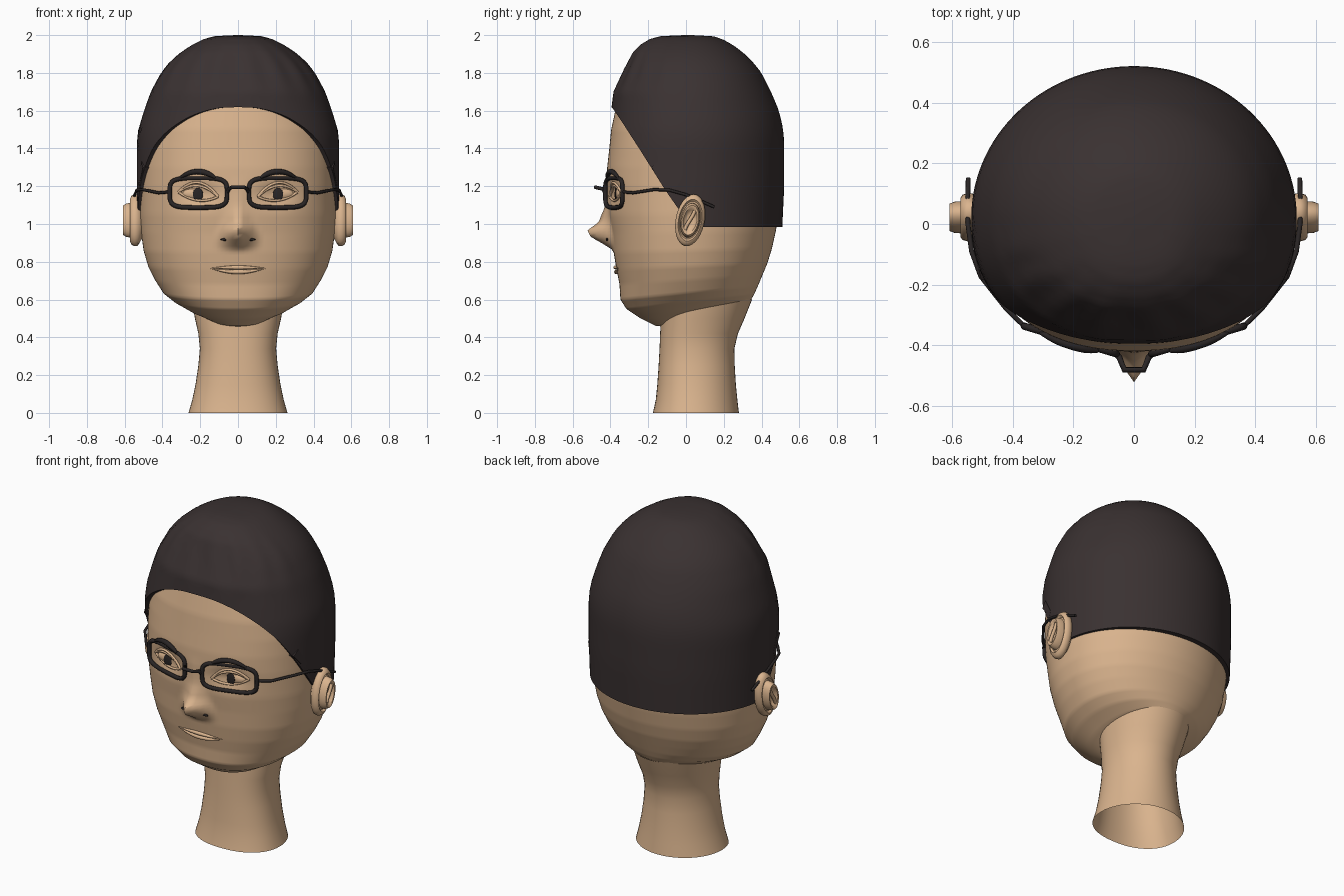
import bpy, math
from mathutils import Vector
from mathutils.bvhtree import BVHTree

if "Cube" in bpy.data.objects:
    bpy.data.objects.remove(bpy.data.objects["Cube"])


def material(name, rgb):
    m = bpy.data.materials.new(name)
    m.diffuse_color = (*rgb, 1)
    m.use_nodes = True
    m.node_tree.nodes["Principled BSDF"].inputs["Base Color"].default_value = m.diffuse_color
    return m


SKIN = material("skin", (0.70, 0.455, 0.27))
HAIR = material("dark_hair", (0.042, 0.031, 0.031))
FRAME = material("black_frame", (0.022, 0.018, 0.018))


def interp(table, t):
    """Linear lookup: rows are (key, value, value, ...)."""
    if t <= table[0][0]:
        return table[0][1:]
    for a, b in zip(table, table[1:]):
        if t <= b[0]:
            f = (t - a[0]) / (b[0] - a[0])
            return [p + (q - p) * f for p, q in zip(a[1:], b[1:])]
    return table[-1][1:]


def oval(ang, w, yf, yb, wide=0.03):
    """Point on an egg shaped section, widest at y = wide."""
    c, s = math.cos(ang), math.sin(ang)
    mid = min(max(wide, yf * 0.6 + yb * 0.4), yf * 0.4 + yb * 0.6)
    n = 2.25 if s < 0 else 2.0
    x = w * math.copysign(abs(c) ** (2 / n), c)
    r = (yb - mid) if s > 0 else (mid - yf)
    return x, mid + r * math.copysign(abs(s) ** (2 / n), s)


def add_mesh(name, verts, faces, mat, angle=50):
    me = bpy.data.meshes.new(name)
    me.from_pydata(verts, [], faces)
    me.materials.append(mat)
    ob = bpy.data.objects.new(name, me)
    bpy.context.collection.objects.link(ob)
    select(ob)
    bpy.ops.object.mode_set(mode='EDIT')
    bpy.ops.mesh.select_all(action='SELECT')
    bpy.ops.mesh.normals_make_consistent(inside=False)
    bpy.ops.object.mode_set(mode='OBJECT')
    bpy.ops.object.shade_smooth_by_angle(angle=math.radians(angle))
    return ob


def select(ob):
    bpy.ops.object.select_all(action='DESELECT')
    ob.select_set(True)
    bpy.context.view_layer.objects.active = ob


def loft(name, rows, mat, angle=50, cap_top=False):
    n = len(rows[0])
    verts = [p for r in rows for p in r]
    faces = [(i * n + j, i * n + (j + 1) % n, (i + 1) * n + (j + 1) % n, (i + 1) * n + j)
             for i in range(len(rows) - 1) for j in range(n)]
    if cap_top:
        faces.append(tuple(range(len(verts) - n, len(verts))))
    return add_mesh(name, verts, faces, mat, angle)


def tube(name, pts, radius, mat, radii=None, cyclic=False):
    cu = bpy.data.curves.new(name, 'CURVE')
    cu.dimensions = '3D'
    cu.bevel_depth, cu.bevel_resolution, cu.use_fill_caps = radius, 2, True
    sp = cu.splines.new('POLY')
    sp.points.add(len(pts) - 1)
    for i, p in enumerate(pts):
        sp.points[i].co = (*p, 1)
        sp.points[i].radius = radii[i] if radii else 1
    sp.use_cyclic_u = cyclic
    cu.materials.append(mat)
    ob = bpy.data.objects.new(name, cu)
    bpy.context.collection.objects.link(ob)
    select(ob)
    bpy.ops.object.convert(target='MESH')
    bpy.ops.object.shade_smooth_by_angle(angle=math.radians(50))


def ball(name, loc, size, mat):
    bpy.ops.mesh.primitive_uv_sphere_add(segments=24, ring_count=12, location=loc)
    ob = bpy.context.object
    ob.name, ob.scale = name, size
    ob.data.materials.append(mat)
    bpy.ops.object.shade_smooth()


def angles(n):
    return [2 * math.pi * i / n for i in range(n)]


# Neck: flared open column
NECK = [(0, .262, -.175, .28), (.07, .242, -.16, .272), (.15, .225, -.152, .264),
        (.25, .21, -.145, .258), (.34, .202, -.14, .256), (.42, .21, -.137, .275),
        (.5, .228, -.133, .31), (.6, .245, -.13, .35)]
loft("neck", [[(*oval(a, *r[1:]), r[0]) for a in angles(48)] for r in NECK], SKIN)

# Head: front height, back height, half width, front y, back y
HEAD = [(.455, .59, .06, -.08, .26), (.46, .59, .15, -.16, .333), (.50, .60, .25, -.24, .345),
        (.55, .63, .335, -.315, .362), (.60, .67, .395, -.347, .38), (.68, .73, .44, -.352, .405),
        (.76, .79, .475, -.368, .43), (.85, .87, .50, -.383, .455), (.95, .96, .513, -.393, .475),
        (1.05, 1.05, .52, -.408, .49), (1.2, 1.2, .52, -.42, .495), (1.3, 1.3, .518, -.417, .495),
        (1.4, 1.4, .513, -.406, .49), (1.5, 1.5, .495, -.396, .48), (1.62, 1.62, .45, -.37, .45),
        (1.75, 1.75, .37, -.30, .38), (1.88, 1.88, .2, -.15, .2)]
# Nose: height, projection, half width
NOSE = [(.86, 0, .11), (.90, .06, .12), (.93, .112, .115), (.965, .128, .105),
        (1.01, .06, .09), (1.09, .018, .06), (1.18, .004, .05), (1.25, 0, .05)]


def face_shift(x, z):
    d, w = interp(NOSE, z)
    t = max(0, 1 - abs(x) / w)
    ridge = d * (t ** 1.2)
    socket = .028 * math.exp(-((abs(x) - .2) / .1) ** 2 - ((z - 1.16) / .055) ** 2)
    return socket - ridge


SEG = 160
head_rows = []
for k in range(len(HEAD) * 6 - 5):
    zf, zb, w, yf, yb = interp([(i * 6, *r) for i, r in enumerate(HEAD)], k)
    row = []
    for a in angles(SEG):
        x, y = oval(a, w, yf, yb)
        z = zf + (zb - zf) * (y - yf) / (yb - yf)
        if y < 0:
            y += face_shift(x, z)
        row.append((x, y, z))
    head_rows.append(row)
head = loft("head", head_rows, SKIN, 80, True)
bvh = BVHTree.FromPolygons([v.co.copy() for v in head.data.vertices],
                           [tuple(p.vertices) for p in head.data.polygons])


def on_face(x, z, out=0.0):
    hit = bvh.ray_cast(Vector((x, -2, z)), Vector((0, 1, 0)))[0]
    return (x, (hit.y if hit else -.3) - out, z)


# Hair cap: height, half width, front y, back y
CAP = [(.95, .53, -.42, .508), (1.2, .536, -.435, .52), (1.42, .536, -.422, .52),
       (1.5, .528, -.408, .515), (1.6, .497, -.396, .492), (1.7, .462, -.385, .45),
       (1.8, .408, -.335, .40), (1.86, .36, -.305, .352), (1.91, .302, -.28, .30),
       (1.95, .24, -.24, .245), (1.98, .18, -.19, .19), (1.995, .12, -.13, .14), (2.0, .01, -.01, .03)]
# Hairline height by depth
LINE = [(-.42, 1.64), (-.39, 1.615), (-.355, 1.565), (-.245, 1.395), (-.11, 1.18),
        (-.04, 1.08), (0, 1.04), (.06, .985), (.6, .985)]


def cap_point(a, z, scale=1.0):
    x, y = oval(a, *interp(CAP, z), wide=.02)
    front = max(0, -math.sin(a)) ** .7
    fade = max(0, 1 - abs(z - 1.82) / .17)
    s = scale * (1 + .016 * front * fade * math.sin(a * 17 + 4 * z))
    return x * s, y * s, z


columns = []
for a in angles(120):
    lo, hi = .96, 1.75
    for _ in range(24):
        m = (lo + hi) / 2
        if interp(LINE, cap_point(a, m)[1])[0] > m:
            lo = m
        else:
            hi = m
    rise = [lo + (2 - lo) * math.sin(v / 28 * math.pi / 2) for v in range(29)]
    columns.append([cap_point(a, lo, .94)] + [cap_point(a, z) for z in rise])
loft("hair", list(zip(*columns)), HAIR, 50, True)

# Ears: stepped oval discs (radius factor, outward x)
EAR = [(.5, .49), (.8, .515), (1, .53), (1.02, .548), (.95, .565), (.82, .572), (.74, .562),
       (.68, .565), (.66, .59), (.58, .608), (.48, .606), (.4, .59), (.2, .582), (.01, .585)]
for side, tag in ((-1, "left"), (1, "right")):
    rows = []
    for f, x in EAR:
        rows.append([(side * x, .022 + .076 * f * math.cos(a) + .018 * f * math.sin(a),
                      1.02 + .135 * f * math.sin(a)) for a in angles(32)])
    loft(tag + "_ear", rows, SKIN, 50, True)
    tube(tag + "_ear_fold", [(side * .597, .02 + .03 * math.sin(t * 1.1), 1.02 + .05 * t)
                             for t in (-1, -.5, 0, .5, 1)], .01, SKIN)

    # Eye: ball, iris and lids
    ey = on_face(side * .21, 1.16)[1]
    ball(tag + "_eyeball", (side * .21, ey + .02, 1.16), (.085, .03, .038), SKIN)
    ball(tag + "_iris", (side * .212, ey - .008, 1.157), (.027, .006, .035), FRAME)
    for lid, h in (("upper_lid", .045), ("lower_lid", -.032), ("lid_crease", .062)):
        pts = [on_face(side * (.21 + .105 * t), 1.157 + .012 * t + h * (1 - t * t), .004)
               for t in [i / 6 - 1 for i in range(13)]]
        tube(tag + "_" + lid, pts, .007, SKIN)

    # Eyebrow
    pts = [on_face(side * (.12 + .2 * t), 1.245 + .15 * t * (1 - t) - .01 * t, .008)
           for t in [i / 10 for i in range(11)]]
    tube(tag + "_eyebrow", pts, .014, FRAME, [.5, .8, 1, 1.05, 1.05, 1, 1, .9, .75, .55, .3])

    # Nostril
    ball(tag + "_nostril", on_face(side * .07, .918), (.022, .006, .007), FRAME)

    # Spectacle rim: rounded rectangle that wraps back
    rim = []
    for a in angles(40):
        c, s = math.cos(a), math.sin(a)
        x = .21 + .152 * math.copysign(abs(c) ** .5, c)
        rim.append((side * x, -.43 + .3 * (x - .05), 1.165 + .078 * math.copysign(abs(s) ** .5, s)))
    tube(tag + "_rim", rim, .012, FRAME, cyclic=True)
    # Temple arm reaching behind the ear
    arm = [(.362, -.336, 1.17), (.42, -.28, 1.165), (.505, -.172, 1.182), (.535, -.09, 1.18),
           (.547, .0, 1.155), (.548, .07, 1.125), (.546, .15, 1.09)]
    tube(tag + "_temple", [(side * x, y, z) for x, y, z in arm], .008, FRAME)

    # Sideburn tuft: small flat wedge
    tri = [(-.185, 1.30), (-.15, 1.33), (-.085, 1.23), (-.10, 1.20)]
    rows = [[(side * (x + (y + .15) * .25), y, z) for y, z in tri] for x in (.46, .512)]
    loft(tag + "_sideburn", rows, HAIR, 30, True)

# Spectacle bridge
tube("bridge", [(-.06, -.425, 1.16), (-.048, -.44, 1.185), (-.032, -.48, 1.195),
                (.032, -.48, 1.195), (.048, -.44, 1.185), (.06, -.425, 1.16)], .01, FRAME)

# Lips: two tapered rolls
for name, z0, bow, rad in (("upper_lip", .766, .004, .011), ("lower_lip", .766, -.02, .012)):
    ts = [i / 8 - 1 for i in range(17)]
    pts = [on_face(.148 * t, z0 + bow * (1 - t * t), .004) for t in ts]
    tube(name, pts, rad, SKIN, [max(.15, 1 - abs(t) ** 1.6) for t in ts])
